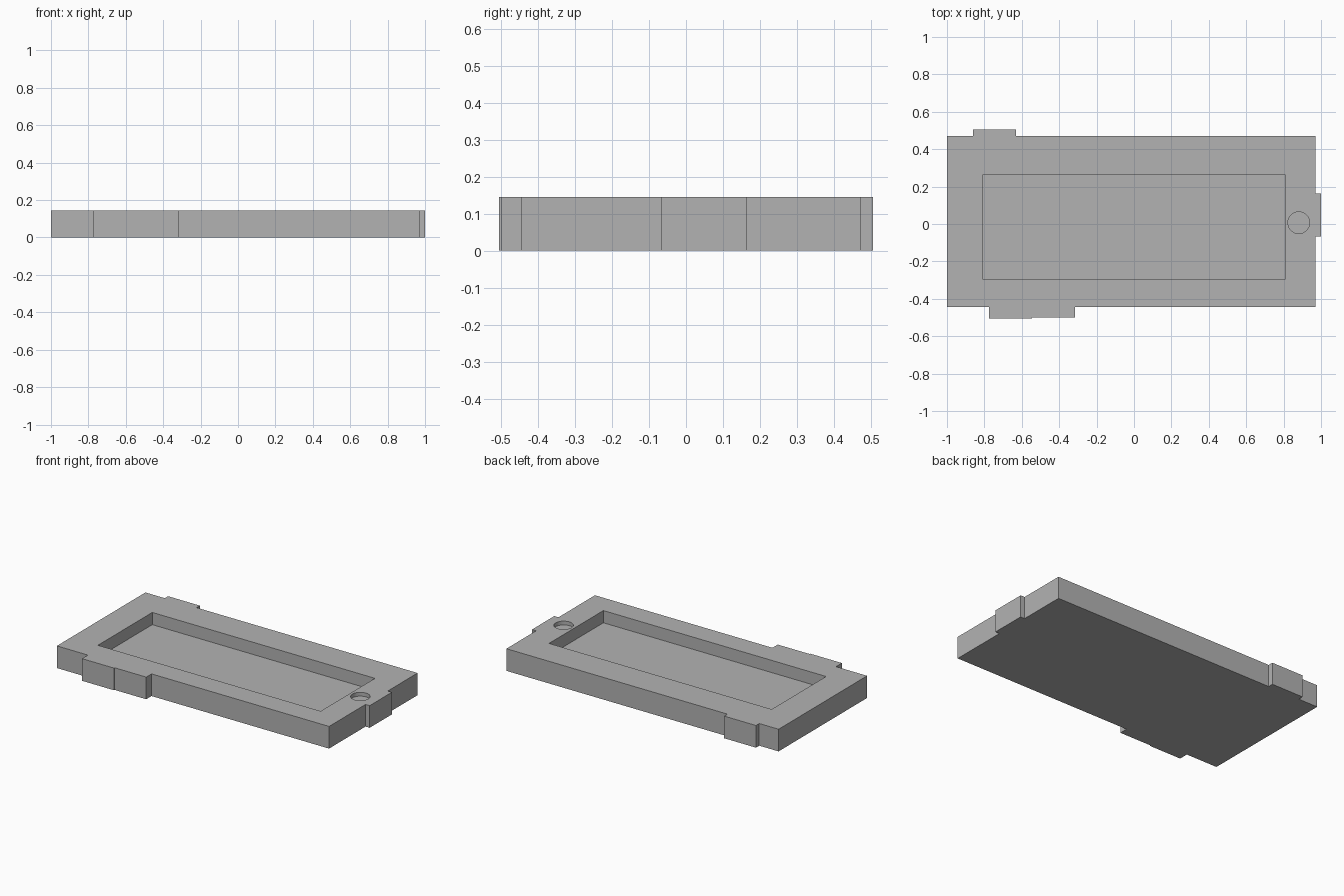
import bpy
import bmesh

cube = bpy.data.objects.get("Cube")
if cube:
    bpy.data.objects.remove(cube, do_unlink=True)

HEIGHT = 0.145

grey = bpy.data.materials.new("plain grey")
grey.use_nodes = True
colour = (0.45, 0.45, 0.45, 1)
grey.diffuse_color = colour
grey.node_tree.nodes["Principled BSDF"].inputs["Base Color"].default_value = colour


def new_object(name, bm):
    bmesh.ops.recalc_face_normals(bm, faces=bm.faces)
    mesh = bpy.data.meshes.new(name)
    bm.to_mesh(mesh)
    bm.free()
    mesh.materials.append(grey)
    obj = bpy.data.objects.new(name, mesh)
    bpy.context.collection.objects.link(obj)
    return obj


def prism(name, outline, bottom, top):
    """Extrude a flat outline upwards into a solid."""
    bm = bmesh.new()
    face = bm.faces.new([bm.verts.new((x, y, bottom)) for x, y in outline])
    result = bmesh.ops.extrude_face_region(bm, geom=[face])
    raised = [v for v in result["geom"] if isinstance(v, bmesh.types.BMVert)]
    bmesh.ops.translate(bm, verts=raised, vec=(0, 0, top - bottom))
    return new_object(name, bm)


def cut(target, cutter):
    """Subtract a cutter and remove it."""
    mod = target.modifiers.new("cut", "BOOLEAN")
    mod.operation = "DIFFERENCE"
    mod.solver = "EXACT"
    mod.object = cutter
    bpy.context.view_layer.objects.active = target
    bpy.ops.object.modifier_apply(modifier=mod.name)
    bpy.data.objects.remove(cutter, do_unlink=True)


# Tray body with its edge tabs, counter-clockwise from the front right corner
left, right, front, back = -1.0, 0.97, -0.444, 0.471
front_tab = [(-0.775, front), (-0.775, -0.505), (-0.545, -0.505),
             (-0.545, -0.499), (-0.315, -0.499), (-0.315, front)]
side_tab = [(right, -0.067), (1.0, -0.067), (1.0, 0.163), (right, 0.163)]
back_tab = [(-0.63, back), (-0.63, 0.505), (-0.86, 0.505), (-0.86, back)]
outline = ([(left, front)] + front_tab + [(right, front)] + side_tab
           + [(right, back)] + back_tab + [(left, back)])
tray = prism("tray_body", outline, 0, HEIGHT)

# Rectangular pocket
px, py_front, py_back = 0.806, -0.297, 0.265
pocket = prism("pocket_cutter",
               [(-px, py_front), (px, py_front), (px, py_back), (-px, py_back)],
               HEIGHT - 0.08, HEIGHT + 0.1)
cut(tray, pocket)

# Shallow round recess beside the pocket
bm = bmesh.new()
bmesh.ops.create_cone(bm, cap_ends=True, segments=48, radius1=0.058,
                      radius2=0.058, depth=0.1)
bmesh.ops.translate(bm, verts=bm.verts, vec=(0.881, 0.007, HEIGHT + 0.025))
cut(tray, new_object("recess_cutter", bm))

# Smooth only the round wall, keep edges sharp
bpy.ops.object.select_all(action="DESELECT")
tray.select_set(True)
bpy.context.view_layer.objects.active = tray
bpy.ops.object.shade_smooth_by_angle()
